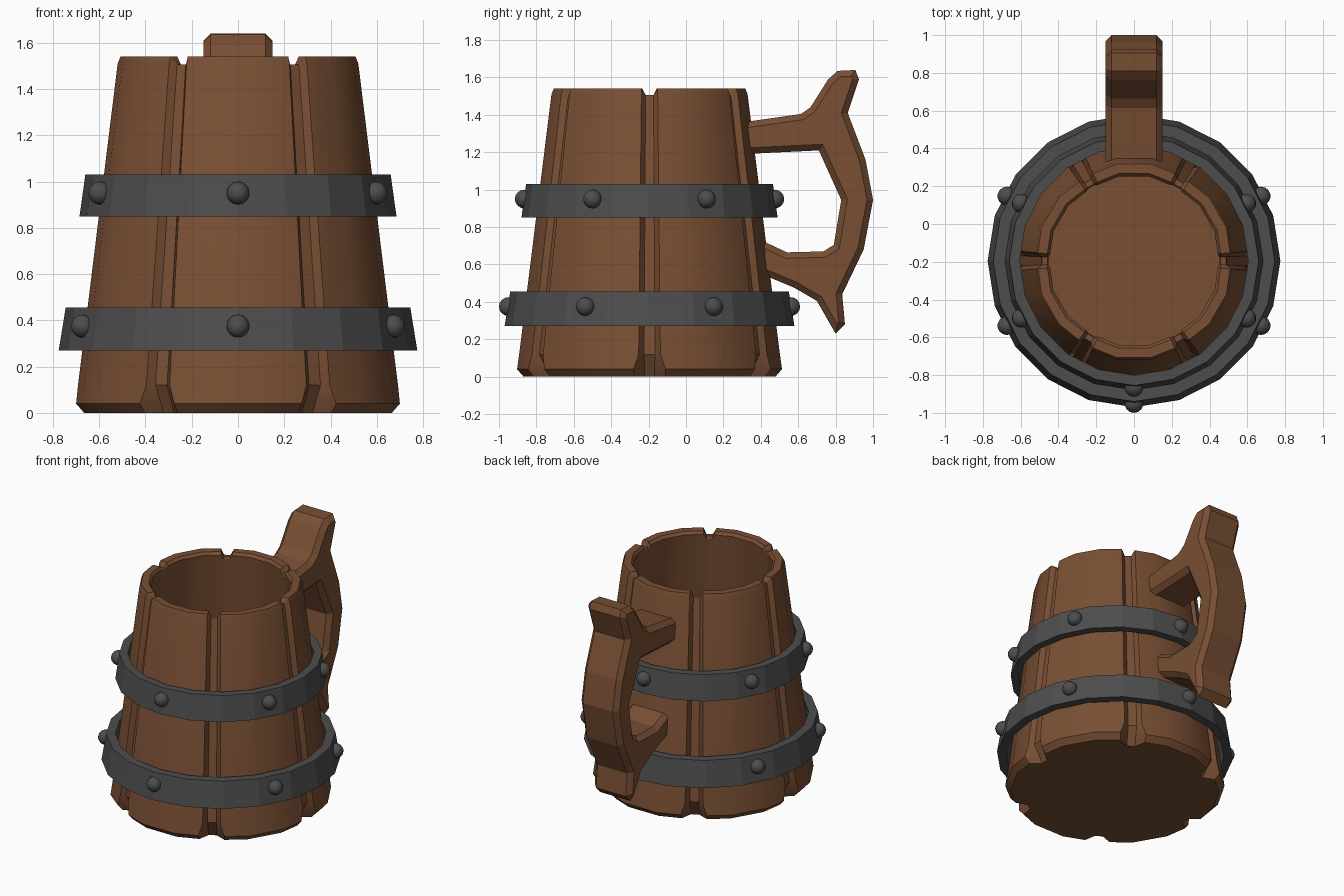
import bpy, bmesh, math
from mathutils import Vector

if "Cube" in bpy.data.objects:
    bpy.data.objects.remove(bpy.data.objects["Cube"])

CY = -0.195  # mug axis in y


def material(name, rgb):
    m = bpy.data.materials.new(name)
    m.diffuse_color = (*rgb, 1)
    m.use_nodes = True
    m.node_tree.nodes["Principled BSDF"].inputs["Base Color"].default_value = m.diffuse_color
    return m


WOOD = material("wood", (0.19, 0.078, 0.034))
IRON = material("iron", (0.075, 0.075, 0.075))


def finish(name, bm, mat, smooth=None):
    bmesh.ops.recalc_face_normals(bm, faces=bm.faces)
    me = bpy.data.meshes.new(name)
    bm.to_mesh(me)
    bm.free()
    me.materials.append(mat)
    ob = bpy.data.objects.new(name, me)
    bpy.context.collection.objects.link(ob)
    if smooth:
        bpy.ops.object.select_all(action='DESELECT')
        ob.select_set(True)
        bpy.context.view_layer.objects.active = ob
        bpy.ops.object.shade_smooth_by_angle(angle=math.radians(smooth))
    return ob


def polar(r, deg, z):
    a = math.radians(deg)
    return Vector((r * math.cos(a), CY + r * math.sin(a), z))


def bridge(bm, a, b):
    n = len(a)
    for i in range(n):
        bm.faces.new((a[i], a[(i + 1) % n], b[(i + 1) % n], b[i]))


# Tankard body: six staves, grooves between them, notches at rim and base
# each ring: stave radius, stave z, groove radius, groove z, groove half angle
RINGS = [
    (0.67, 0.00, 0.60, 0.00, 7.0),
    (0.705, 0.04, 0.615, 0.03, 7.0),
    (0.694, 0.12, 0.664, 0.12, 4.8),
    (0.522, 1.51, 0.492, 1.49, 4.8),
    (0.510, 1.54, 0.487, 1.505, 4.8),
    (0.460, 1.54, 0.458, 1.505, 4.8),
    (0.445, 1.52, 0.452, 1.49, 4.8),
    (0.590, 0.12, 0.590, 0.12, 4.8),
]
bm = bmesh.new()
loops = []
for r, z, gr, gz, e in RINGS:
    loop = []
    for k in range(6):
        a = 60 * k
        for da, rr, zz in ((-e, r, z), (-2.5, gr, gz), (2.5, gr, gz),
                           (e, r, z), (20, r * 1.02, z), (40, r * 1.02, z)):
            loop.append(bm.verts.new(polar(rr, a + da, zz)))
    loops.append(loop)
for a, b in zip(loops, loops[1:]):
    bridge(bm, a, b)
for loop, z in ((loops[0], 0), (loops[-1], 0.12)):
    c = bm.verts.new((0, CY, z))
    for i in range(len(loop)):
        bm.faces.new((loop[i], loop[(i + 1) % len(loop)], c))
finish("tankard_body", bm, WOOD, 25)


# Iron hoops
def hoop(name, z0, z1, r0, r1, thick):
    bm = bmesh.new()
    ls = [[bm.verts.new(polar(r, 18 * i, z)) for i in range(20)]
          for r, z in ((r0, z0), (r1, z1), (r1 - thick, z1), (r0 - thick, z0))]
    for i in range(4):
        bridge(bm, ls[i], ls[(i + 1) % 4])
    finish(name, bm, IRON)


hoop("lower_hoop", 0.27, 0.455, 0.775, 0.745, 0.06)
hoop("upper_hoop", 0.85, 1.03, 0.685, 0.66, 0.055)


# Rivets on the hoops
def rivets(name, r, z):
    bm = bmesh.new()
    for a in (27, 90, 153, 207, 270, 333):
        new = bmesh.ops.create_uvsphere(bm, u_segments=14, v_segments=8, radius=0.05)
        bmesh.ops.translate(bm, verts=new["verts"], vec=polar(r, a, z))
    finish(name, bm, IRON, 40)


rivets("lower_rivets", 0.755, 0.375)
rivets("upper_rivets", 0.67, 0.95)

# Handle: side profile (y, z), extruded in x with chamfered edges
PROFILE = [
    (0.30, 1.36), (0.615, 1.405), (0.665, 1.44), (0.76, 1.59), (0.81, 1.635),
    (0.905, 1.64), (0.925, 1.59), (0.865, 1.41), (0.96, 1.16), (1.0, 0.945),
    (0.95, 0.68), (0.835, 0.44), (0.85, 0.28), (0.80, 0.23), (0.70, 0.405),
    (0.58, 0.475), (0.39, 0.555), (0.39, 0.735), (0.54, 0.665), (0.735, 0.67),
    (0.79, 0.705), (0.83, 0.945), (0.71, 1.21), (0.30, 1.19),
]
bm = bmesh.new()
sides = [[bm.verts.new((x, y, z)) for y, z in PROFILE] for x in (-0.15, 0.15)]
caps = [bm.faces.new(s) for s in sides]
bridge(bm, *sides)
bmesh.ops.recalc_face_normals(bm, faces=bm.faces)
rim = list({e for f in caps for e in f.edges})
bmesh.ops.bevel(bm, geom=rim, offset=0.032, segments=1, affect='EDGES', profile=0.5)
finish("handle", bm, WOOD)
